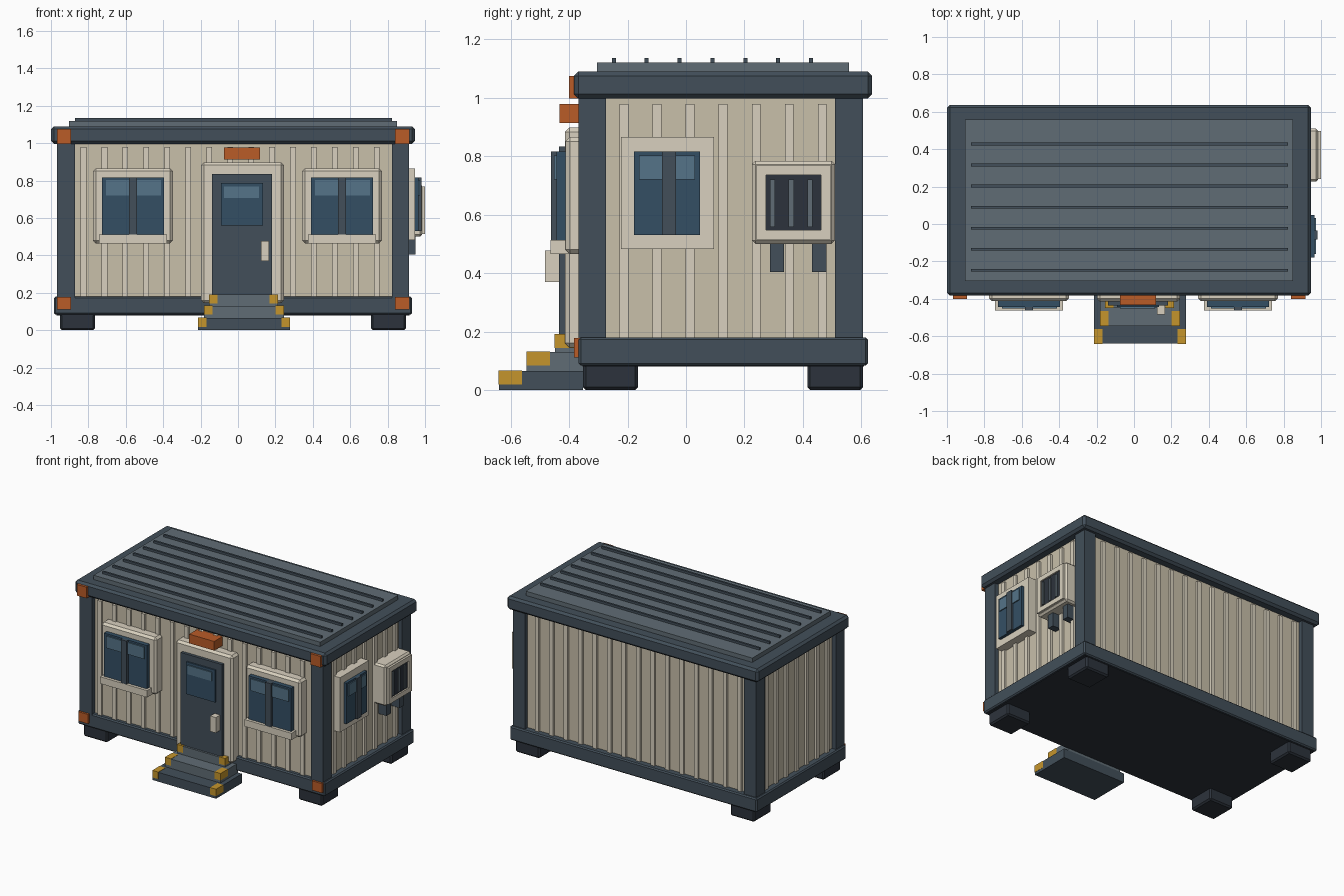
import bpy, bmesh
from mathutils import Vector


def material(name, r, g, b):
    m = bpy.data.materials.new(name)
    m.diffuse_color = [(c / 255) ** 2.2 for c in (r, g, b)] + [1]
    return m


SLATE = material("slate", 68, 80, 90)
ROOF = material("roof_grey", 96, 108, 116)
TAN = material("tan", 199, 190, 168)
CREAM = material("cream", 215, 207, 189)
GLASS = material("glass", 55, 80, 100)
SHINE = material("glass_light", 85, 115, 135)
ORANGE = material("orange", 184, 92, 44)
YELLOW = material("yellow", 196, 148, 48)
DARK = material("dark", 48, 54, 62)


def box(name, x, y, z, mat, chamfer=0.0):
    """Box from (min, max) ranges, optionally with chamfered edges."""
    lo, hi = Vector((x[0], y[0], z[0])), Vector((x[1], y[1], z[1]))
    mid, size = (lo + hi) / 2, hi - lo
    bm = bmesh.new()
    bmesh.ops.create_cube(bm, size=1)
    for v in bm.verts:
        v.co = Vector([v.co[i] * size[i] for i in range(3)])
    if chamfer:
        bmesh.ops.bevel(bm, geom=bm.edges[:], offset=chamfer, segments=1,
                        affect='EDGES', profile=0.5)
    me = bpy.data.meshes.new(name)
    bm.to_mesh(me)
    bm.free()
    me.materials.append(mat)
    ob = bpy.data.objects.new(name, me)
    ob.location = mid
    bpy.context.collection.objects.link(ob)
    return ob


# Feet, floor and base frame
for x in ((-0.952, -0.765), (0.711, 0.898)):
    for y in ((-0.353, -0.164), (0.415, 0.606)):
        box("foot", x, y, (0, 0.1), DARK, 0.01)
box("base_frame", (-0.984, 0.93), (-0.368, 0.623), (0.083, 0.18), SLATE, 0.008)
box("underfloor", (-0.97, 0.916), (-0.354, 0.609), (0.08, 0.1), DARK)

# Wall core and corner posts
box("wall_core", (-0.938, 0.885), (-0.338, 0.576), (0.15, 1.02), TAN)
for x in ((-0.968, -0.872), (0.823, 0.914)):
    for y in ((-0.368, -0.274), (0.51, 0.606)):
        box("corner_post", x, y, (0.15, 1.03), SLATE)

# Wall ribs, front and back, then left and right
for i in range(15):
    c = -0.826 + 0.112 * i
    for y in ((-0.353, -0.33), (0.57, 0.591)):
        box("long_wall_rib", (c - 0.015, c + 0.015), y, (0.17, 0.98), CREAM)
for i in range(7):
    c = -0.212 + 0.113 * i
    for x in ((-0.953, -0.93), (0.88, 0.9)):
        box("end_wall_rib", x, (c - 0.015, c + 0.015), (0.17, 0.978), CREAM)

# Roof rim, raised panel and ridges
box("roof_rim", (-1.0, 0.945), (-0.383, 0.637), (0.997, 1.09), SLATE, 0.015)
box("roof_panel", (-0.904, 0.85), (-0.305, 0.558), (1.07, 1.12), ROOF)
for i in range(7):
    c = -0.247 + 0.1125 * i
    box("roof_ridge", (-0.872, 0.823), (c - 0.007, c + 0.007), (1.11, 1.136), SLATE)

# Orange corner blocks and door lamp
for x in ((-0.968, -0.893), (0.84, 0.918)):
    box("upper_corner_block", x, (-0.40, -0.353), (0.997, 1.075), ORANGE)
    box("lower_corner_block", x, (-0.383, -0.353), (0.112, 0.178), ORANGE)
box("door_lamp", (-0.075, 0.118), (-0.432, -0.34), (0.914, 0.978), ORANGE)

# Front windows
for c in (-0.5615, 0.556):
    def span(a, b):
        return (c + a, c + b)
    box("window_frame", span(-0.214, 0.214), (-0.412, -0.33), (0.465, 0.866), CREAM, 0.015)
    box("window_glass", span(-0.166, 0.166), (-0.443, -0.40), (0.513, 0.816), GLASS)
    box("window_mullion", span(-0.022, 0.022), (-0.462, -0.40), (0.51, 0.816), SLATE)
    for s in (span(-0.145, -0.022), span(0.022, 0.149)):
        box("window_reflection", s, (-0.451, -0.44), (0.72, 0.803), SHINE)
    box("window_sill", span(-0.182, 0.182), (-0.463, -0.40), (0.465, 0.513), CREAM)

# Door
box("door_frame", (-0.198, 0.246), (-0.414, -0.33), (0.145, 0.898), CREAM, 0.015)
box("door", (-0.139, 0.182), (-0.435, -0.40), (0.145, 0.834), SLATE)
box("door_glass", (-0.09, 0.134), (-0.445, -0.43), (0.56, 0.786), GLASS)
box("door_reflection", (-0.075, 0.112), (-0.452, -0.44), (0.706, 0.768), SHINE)
box("door_handle", (0.123, 0.166), (-0.483, -0.43), (0.37, 0.478), CREAM)

# Steps with yellow corner markers: x range, front y, top z
steps = ((-0.214, 0.278, -0.64, 0.065, SLATE),
         (-0.182, 0.246, -0.545, 0.13, ROOF),
         (-0.155, 0.214, -0.449, 0.19, ROOF))
for x0, x1, y, z, mat in steps:
    box("step", (x0, x1), (y, -0.353), (z - 0.065, z), mat)
    for x in ((x0 - 0.001, x0 + 0.045), (x1 - 0.045, x1 + 0.001)):
        box("step_marker", x, (y - 0.001, y + 0.079), (z - 0.047, z + 0.002), YELLOW)

# Right side window
box("side_window_frame", (0.875, 0.946), (-0.223, 0.096), (0.483, 0.866), CREAM)
box("side_window_glass", (0.93, 0.966), (-0.178, 0.048), (0.53, 0.816), GLASS)
box("side_window_mullion", (0.93, 0.98), (-0.082, -0.034), (0.53, 0.816), SLATE)
for y in ((-0.161, -0.082), (-0.034, 0.031)):
    box("side_window_reflection", (0.96, 0.973), y, (0.72, 0.802), SHINE)

# Cooling unit: body, face ring, grille, bars and brackets
box("cooler_body", (0.875, 0.985), (0.226, 0.51), (0.5, 0.784), CREAM, 0.012)
for y, z in (((0.24, 0.274), (0.515, 0.769)), ((0.462, 0.496), (0.515, 0.769)),
             ((0.274, 0.462), (0.515, 0.548)), ((0.274, 0.462), (0.736, 0.769))):
    box("cooler_face", (0.97, 1.0), y, z, CREAM)
box("cooler_grille", (0.97, 0.99), (0.27, 0.466), (0.544, 0.74), DARK)
for c in (0.296, 0.36, 0.424):
    box("cooler_bar", (0.98, 0.998), (c - 0.009, c + 0.009), (0.558, 0.72), ROOF)
for y in ((0.288, 0.336), (0.432, 0.48)):
    box("cooler_bracket", (0.875, 0.948), y, (0.404, 0.51), SLATE)
